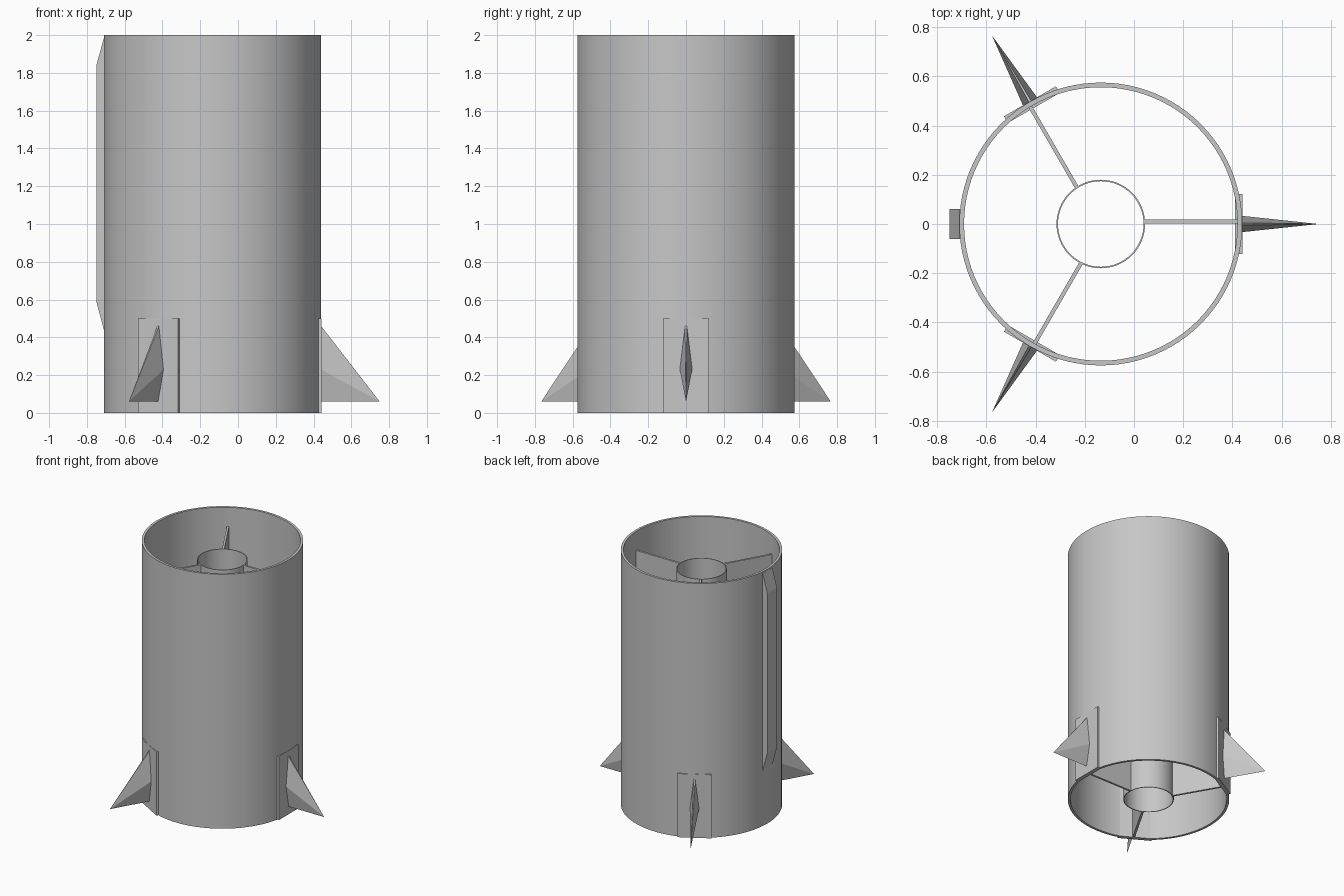
import bpy, bmesh, math
from mathutils import Matrix, Vector

if "Cube" in bpy.data.objects:
    bpy.data.objects.remove(bpy.data.objects["Cube"], do_unlink=True)

AXIS_X = -0.135          # body axis
OUTER, INNER = 0.575, 0.556
HEIGHT = 2.0
TUBE_R = 0.18
TUBE_TOP = 1.85

grey = bpy.data.materials.new("plain grey")
grey.use_nodes = True
colour = (0.57, 0.57, 0.57, 1)
grey.diffuse_color = colour
grey.node_tree.nodes["Principled BSDF"].inputs["Base Color"].default_value = colour


def add_object(name, bm, angle=0, smooth=False):
    """Turn a bmesh into an object, rotated about the body axis."""
    bmesh.ops.recalc_face_normals(bm, faces=bm.faces)
    bm.transform(Matrix.Translation((AXIS_X, 0, 0)) @ Matrix.Rotation(math.radians(angle), 4, 'Z'))
    mesh = bpy.data.meshes.new(name)
    bm.to_mesh(mesh)
    bm.free()
    mesh.materials.append(grey)
    obj = bpy.data.objects.new(name, mesh)
    bpy.context.collection.objects.link(obj)
    if smooth:
        bpy.ops.object.select_all(action='DESELECT')
        obj.select_set(True)
        bpy.context.view_layer.objects.active = obj
        bpy.ops.object.shade_smooth_by_angle(angle=math.radians(30))
    return obj


def pipe(name, outer, inner, top, segments):
    """Spin a rectangular wall section into an open pipe."""
    bm = bmesh.new()
    section = [(outer, 0), (outer, top), (inner, top), (inner, 0)]
    verts = [bm.verts.new((r, 0, z)) for r, z in section]
    edges = [bm.edges.new((verts[i], verts[(i + 1) % 4])) for i in range(4)]
    bmesh.ops.spin(bm, geom=verts + edges, cent=(0, 0, 0), axis=(0, 0, 1),
                   angle=math.tau, steps=segments, use_merge=True)
    bmesh.ops.remove_doubles(bm, verts=bm.verts, dist=0.0001)
    add_object(name, bm, smooth=True)


def box(name, low, high, angle):
    low, high = Vector(low), Vector(high)
    bm = bmesh.new()
    bmesh.ops.create_cube(bm, size=1)
    bm.transform(Matrix.Translation((low + high) / 2) @ Matrix.Diagonal((*(high - low), 1)))
    add_object(name, bm, angle)


def fin(name, angle):
    """Diamond root drawn out to a pointed tip, with a thin flat leading edge."""
    bm = bmesh.new()
    profile = [(0, 0.06), (0.033, 0.23), (0.005, 0.46), (-0.005, 0.46), (-0.033, 0.23)]
    root = [bm.verts.new((OUTER, y, z)) for y, z in profile]
    tip = bm.verts.new((0.885, 0, 0.06))
    bm.faces.new(root)
    for i in range(5):
        bm.faces.new((root[i], root[(i + 1) % 5], tip))
    add_object(name, bm, angle)


def strake(name):
    """Long side duct with sloped ends."""
    bm = bmesh.new()
    profile = [(0.56, 0.44), (0.575, 0.44), (0.615, 0.59),
               (0.615, 1.84), (0.575, 1.985), (0.56, 1.985)]
    face = bm.faces.new([bm.verts.new((r, -0.06, z)) for r, z in profile])
    new = bmesh.ops.extrude_face_region(bm, geom=[face])["geom"]
    bmesh.ops.translate(bm, vec=(0, 0.12, 0),
                        verts=[v for v in new if isinstance(v, bmesh.types.BMVert)])
    add_object(name, bm, 180)


# Outer body and inner tube
pipe("outer_body", OUTER, INNER, HEIGHT, 96)
pipe("inner_tube", TUBE_R, TUBE_R - 0.006, TUBE_TOP, 64)

# Three fins, each with its mounting pad and inner web
for label, angle in (("left", 0), ("back_right", 120), ("front_right", 240)):
    fin(label + "_fin", angle)
    box(label + "_fin_pad", (0.545, -0.122, 0), (0.576, 0.122, 0.5), angle)
    box(label + "_web", (TUBE_R - 0.003, 0.002, 0), (INNER + 0.005, 0.018, TUBE_TOP), angle)

# Side duct
strake("side_duct")
